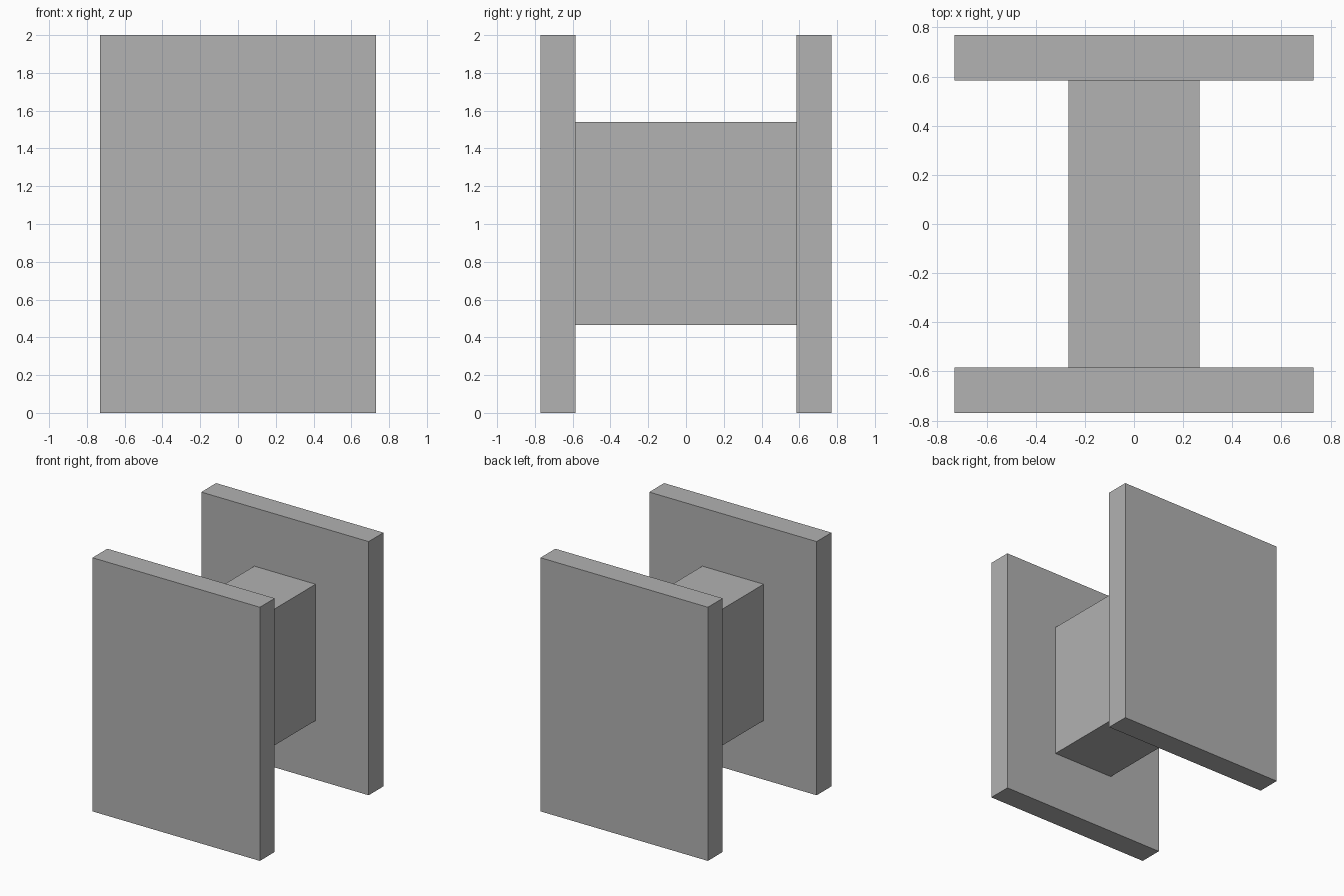
import bpy

cube = bpy.data.objects.get("Cube")
if cube:
    bpy.data.objects.remove(cube, do_unlink=True)

# Single flat colour
grey = bpy.data.materials.new("mid_grey")
grey.use_nodes = True
colour = (0.445, 0.445, 0.445, 1)
grey.diffuse_color = colour
grey.node_tree.nodes["Principled BSDF"].inputs["Base Color"].default_value = colour


def box(name, low, high):
    """Flat-faced box between two opposite corners."""
    centre = [(a + b) / 2 for a, b in zip(low, high)]
    size = [b - a for a, b in zip(low, high)]
    bpy.ops.mesh.primitive_cube_add(size=1, location=centre)
    obj = bpy.context.object
    obj.name = name
    obj.scale = size
    bpy.ops.object.transform_apply(location=False, rotation=False, scale=True)
    obj.data.materials.append(grey)
    return obj


half_width, outer, inner, height = 0.73, 0.77, 0.585, 2.0

# Upright end plates
box("front_plate", (-half_width, -outer, 0), (half_width, -inner, height))
box("back_plate", (-half_width, inner, 0), (half_width, outer, height))

# Block joining the plates
box("connecting_block", (-0.267, -inner, 0.465), (0.267, inner, 1.54))
